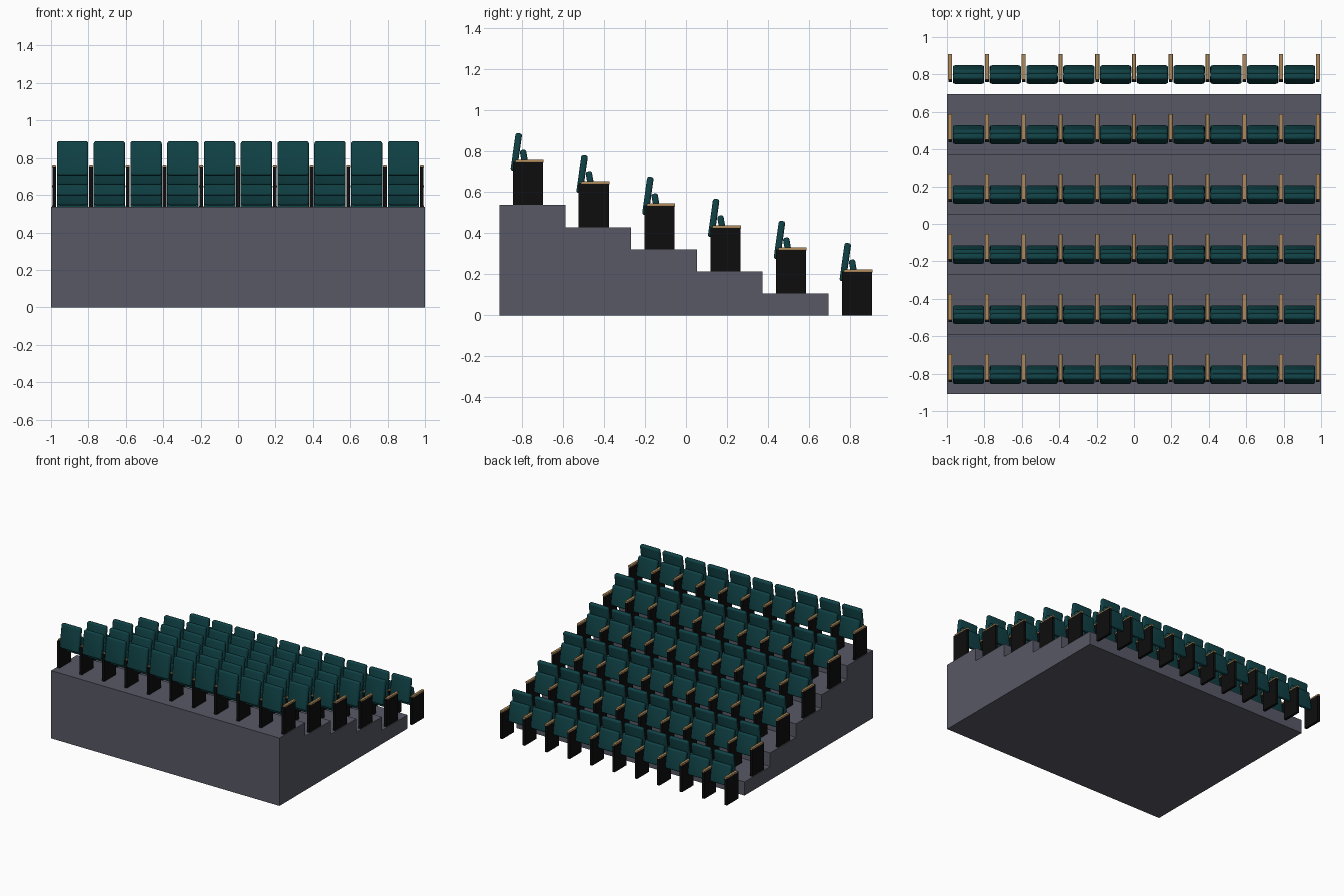
import bpy, bmesh, math
from mathutils import Matrix, Vector

cube = bpy.data.objects.get("Cube")
if cube:
    bpy.data.objects.remove(cube, do_unlink=True)

ROWS, SEATS = 6, 10
RUN, RISE = 0.321, 0.1074      # depth and height of one step
PITCH = 0.1966                 # spacing of seats along a row
TOP = RISE * (ROWS - 1)        # height of the highest step
BACK_Y = -0.91


def material(name, rgb):
    m = bpy.data.materials.new(name)
    m.use_nodes = True
    m.diffuse_color = (*rgb, 1)
    bsdf = m.node_tree.nodes["Principled BSDF"]
    bsdf.inputs["Base Color"].default_value = (*rgb, 1)
    bsdf.inputs["Roughness"].default_value = 0.8
    return m


teal = material("teal fabric", (0.005, 0.053, 0.060))
slate = material("slate concrete", (0.096, 0.098, 0.130))
black = material("black panel", (0.004, 0.004, 0.004))
tan = material("tan wood", (0.42, 0.25, 0.10))


def add_object(name, bm, mat):
    bmesh.ops.recalc_face_normals(bm, faces=bm.faces)
    mesh = bpy.data.meshes.new(name)
    bm.to_mesh(mesh)
    bm.free()
    mesh.materials.append(mat)
    ob = bpy.data.objects.new(name, mesh)
    bpy.context.collection.objects.link(ob)
    return ob


def repeated_block(name, size, y, z, mat, count, tilt=0, corner=0, edge=0):
    """Block in the top row, repeated along the row and down the steps."""
    bm = bmesh.new()
    bmesh.ops.create_cube(bm, size=1, matrix=Matrix.Diagonal((*size, 1)))
    if corner:
        # round the outline seen from the front, then soften its rim
        across = [e for e in bm.edges
                  if abs((e.verts[0].co - e.verts[1].co).y) > size[1] / 2]
        bmesh.ops.bevel(bm, geom=across, offset=corner, segments=3,
                        profile=0.5, affect='EDGES')
    if edge:
        rim = [e for e in bm.edges
               if abs((e.verts[0].co - e.verts[1].co).y) < size[1] / 2
               and e.calc_face_angle(0) > 1]
        bmesh.ops.bevel(bm, geom=rim, offset=edge, segments=3,
                        profile=0.5, affect='EDGES')
    bm.transform(Matrix.Rotation(math.radians(tilt), 4, 'X'))
    ob = add_object(name, bm, mat)
    ob.location = (-PITCH * (count - 1) / 2, y, z)
    for label, number, offset in (("along row", count, (PITCH, 0, 0)),
                                  ("down steps", ROWS, (0, RUN, -RISE))):
        arr = ob.modifiers.new(label, 'ARRAY')
        arr.count = number
        arr.use_relative_offset = False
        arr.use_constant_offset = True
        arr.constant_offset_displace = offset
    if edge:
        bpy.ops.object.select_all(action='DESELECT')
        ob.select_set(True)
        bpy.context.view_layer.objects.active = ob
        bpy.ops.object.shade_smooth_by_angle(angle=math.radians(40))
    return ob


# Stepped platform: staircase profile extruded across the width
profile = [(BACK_Y, 0)]
for i in range(ROWS - 1):
    z = TOP - RISE * i
    profile += [(BACK_Y + RUN * i, z), (BACK_Y + RUN * (i + 1), z)]
profile.append((BACK_Y + RUN * (ROWS - 1), 0))
bm = bmesh.new()
face = bm.faces.new([bm.verts.new((-1, y, z)) for y, z in profile])
side = bmesh.ops.extrude_face_region(bm, geom=[face])
bmesh.ops.translate(bm, vec=Vector((2, 0, 0)),
                    verts=[v for v in side["geom"] if isinstance(v, bmesh.types.BMVert)])
add_object("stepped_platform", bm, slate)

# Seats: backrests and folded-up cushions
repeated_block("seat_backs", (0.168, 0.032, 0.188), -0.828, TOP + 0.259, teal,
               SEATS, tilt=-8, corner=0.014, edge=0.011)
repeated_block("folded_cushions", (0.168, 0.031, 0.157), -0.783, TOP + 0.194, teal,
               SEATS, tilt=10, corner=0.014, edge=0.011)

# Dividers: side panels with wooden armrests on top
repeated_block("side_panels", (0.020, 0.147, 0.213), -0.771, TOP + 0.1065, black,
               SEATS + 1)
repeated_block("armrests", (0.022, 0.138, 0.014), -0.764, TOP + 0.216, tan,
               SEATS + 1, corner=0.004)
